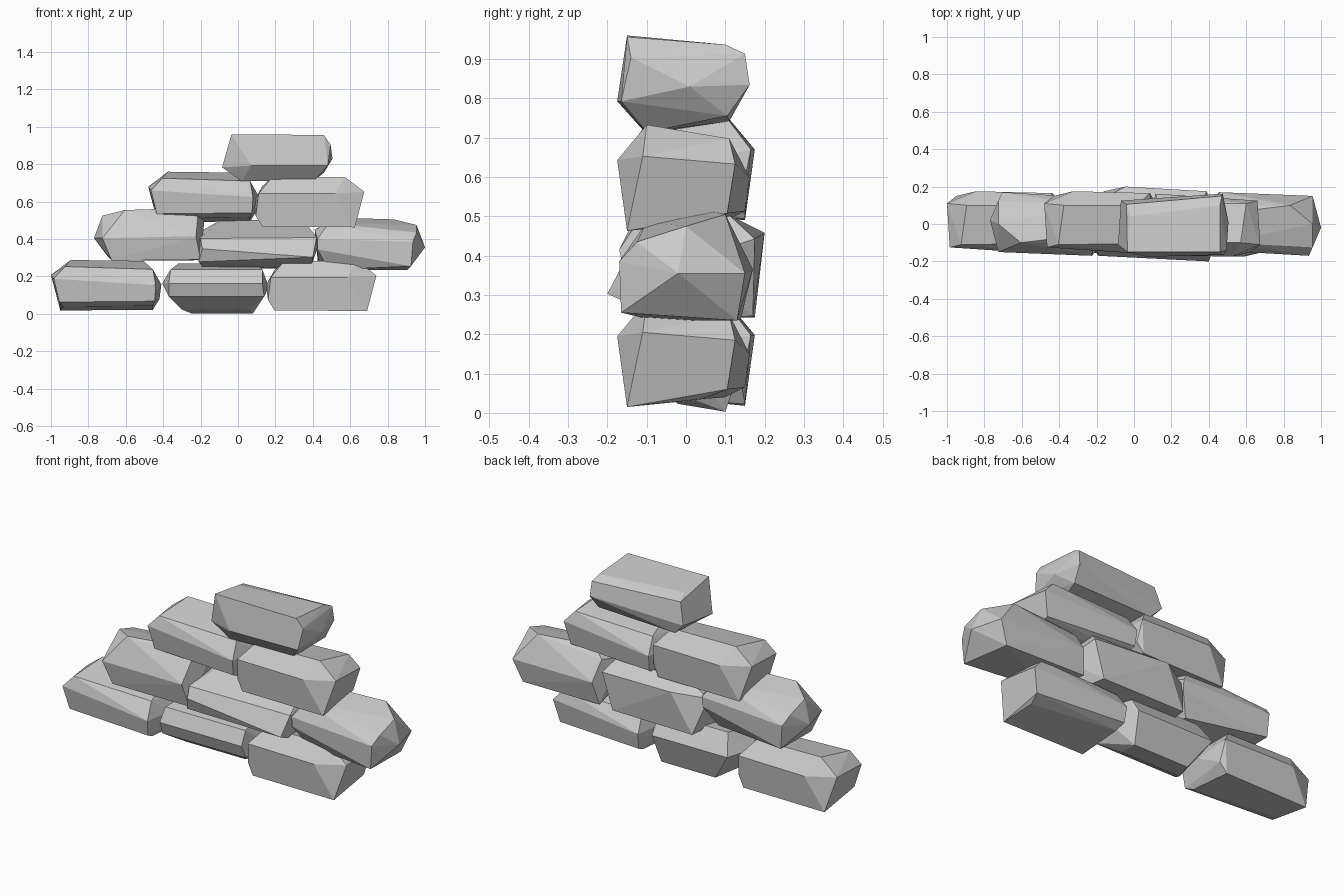
import bpy, bmesh
from math import pi
from mathutils import Matrix, Vector

# Faceted stone shapes: corner points (x, y, z), right end then left end, hulled into blocks
BLOCK = [(.19, -.10, .27), (.14, -.175, .18), (.245, -.15, 0), (.25, .105, .045), (.23, .04, .02),
         (.28, .125, .17), (.22, .11, .235), (.295, -.11, .19),
         (-.20, -.10, .265), (-.27, -.165, .18), (-.25, -.15, .004), (-.285, -.14, .06),
         (-.25, .10, .025), (-.26, .15, .05), (-.265, .162, .135), (-.25, .105, .22), (-.295, .01, .14)]

SHOULDER = [(.19, -.06, .28), (.26, -.10, .235), (.25, -.17, .13), (.275, -.14, .005), (.22, .08, 0),
            (.28, .135, .11), (.28, .14, .165), (.22, .10, .25), (.295, 0, .215),
            (-.13, -.10, .27), (-.25, .125, .20), (-.23, .17, .15), (-.22, .165, .02),
            (-.20, -.13, 0), (-.25, -.15, .12), (-.25, 0, .24), (-.295, .02, .12)]

KEYSTONE = [(.26, -.13, .09), (.25, -.155, .16), (.25, -.12, .235), (.22, .09, .265),
            (.22, .155, .16), (.20, .10, 0), (.18, -.02, .02), (.285, 0, .14),
            (-.25, -.13, .09), (-.25, -.155, .16), (-.24, -.12, .235), (-.20, .09, .265),
            (-.24, .155, .16), (-.13, .10, 0), (-.18, -.02, .02), (-.285, 0, .16)]

LONG = [(.31, -.145, .165), (.29, -.20, .06), (.29, -.145, .035), (.26, -.02, 0), (.22, .17, .003),
        (.28, .175, .20), (.24, .11, .26), (.325, 0, .14),
        (-.31, -.14, .16), (-.30, -.17, .105), (-.32, -.145, .035), (-.30, -.02, .01),
        (-.27, .175, 0), (-.155, .20, .215), (-.20, .11, .26), (-.325, .11, .19)]


def stone(name, points, x, z, turn=None, height=1):
    bm = bmesh.new()
    pivot = Vector((0, 0, .135))
    spin = Matrix.Rotation(pi, 3, turn) if turn else Matrix.Identity(3)
    for p in points:
        bm.verts.new(spin @ (Vector(p) - pivot) + pivot)
    bmesh.ops.convex_hull(bm, input=list(bm.verts))
    loose = [v for v in bm.verts if not v.link_faces]
    bmesh.ops.delete(bm, geom=loose, context='VERTS')
    bmesh.ops.dissolve_limit(bm, angle_limit=.06, verts=bm.verts[:], edges=bm.edges[:])
    bmesh.ops.recalc_face_normals(bm, faces=bm.faces[:])
    mesh = bpy.data.meshes.new(name)
    bm.to_mesh(mesh)
    bm.free()
    ob = bpy.data.objects.new(name, mesh)
    ob.location = (x, 0, z)
    ob.scale.z = height
    bpy.context.collection.objects.link(ob)


# Bottom course
stone("bottom_left_stone", BLOCK, -.705, .018, 'Z')
stone("bottom_middle_stone", KEYSTONE, -.12, .003)
stone("bottom_right_stone", BLOCK, .445, .015)
# Second course
stone("second_left_stone", SHOULDER, -.475, .285)
stone("second_middle_stone", LONG, .11, .243)
stone("second_right_stone", SHOULDER, .705, .235, 'Z')
# Third course
stone("third_left_stone", BLOCK, -.185, .49, 'Z')
stone("third_right_stone", BLOCK, .38, .463)
# Capping stone, the same block turned upside down
stone("top_stone", BLOCK, .21, .709, 'Y', .93)
